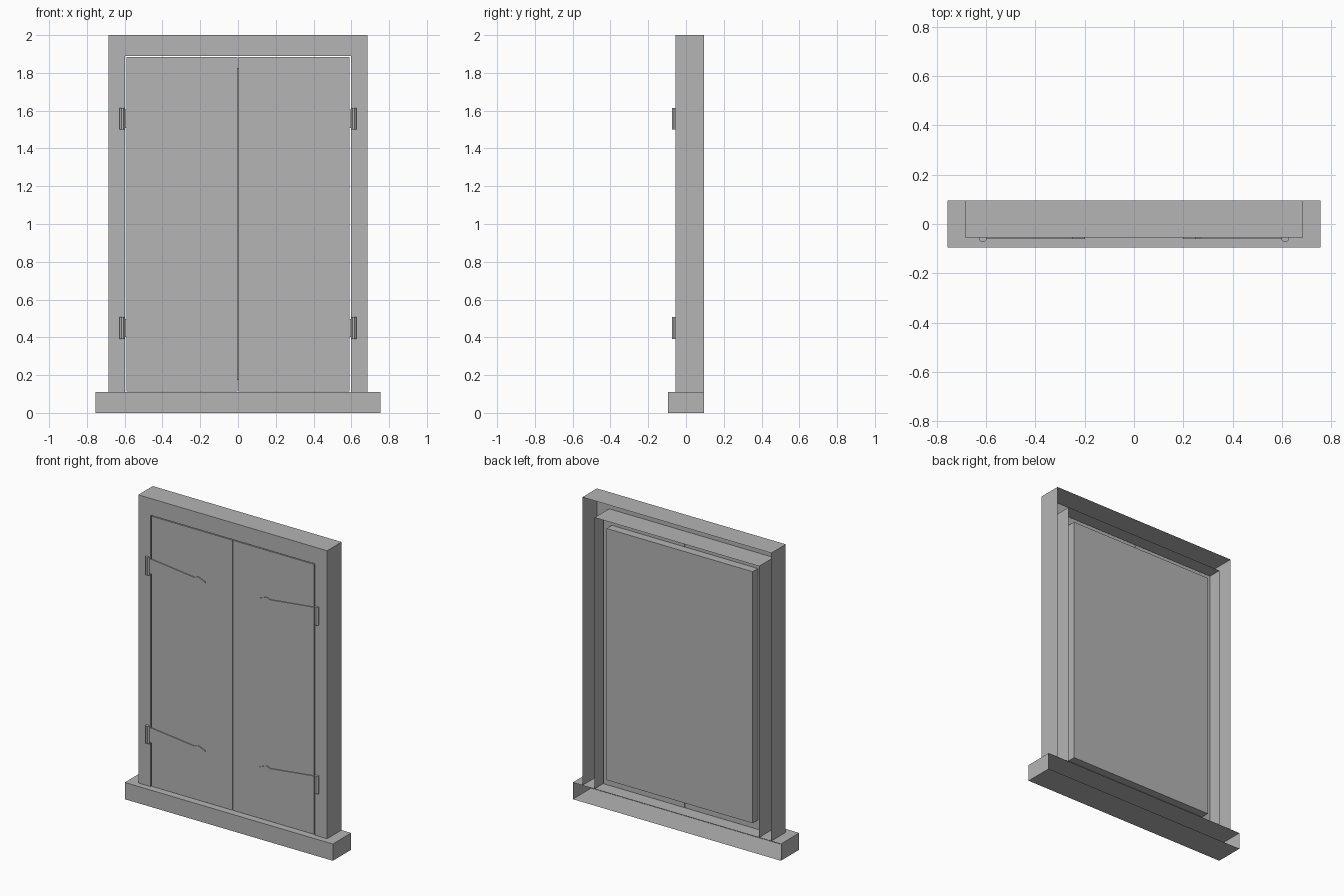
import bpy, bmesh

if "Cube" in bpy.data.objects:
    bpy.data.objects.remove(bpy.data.objects["Cube"])

mat = bpy.data.materials.new("plain grey")
mat.diffuse_color = (0.46, 0.46, 0.46, 1)
mat.use_nodes = True
mat.node_tree.nodes["Principled BSDF"].inputs["Base Color"].default_value = mat.diffuse_color


def finish(name, bm):
    bmesh.ops.recalc_face_normals(bm, faces=bm.faces)
    me = bpy.data.meshes.new(name)
    bm.to_mesh(me)
    bm.free()
    me.materials.append(mat)
    ob = bpy.data.objects.new(name, me)
    bpy.context.collection.objects.link(ob)
    return ob


def box(name, lo, hi, open_back=False):
    bm = bmesh.new()
    bmesh.ops.create_cube(bm, size=1)
    for v in bm.verts:
        v.co = [(a + b) / 2 + c * (b - a) for a, b, c in zip(lo, hi, v.co)]
    if open_back:
        back = [f for f in bm.faces if f.calc_center_median().y > hi[1] - 1e-4]
        bmesh.ops.delete(bm, geom=back, context='FACES_ONLY')
    return finish(name, bm)


def prism(name, points, offset):
    """Extrude a closed 3D outline along an offset."""
    bm = bmesh.new()
    face = bm.faces.new([bm.verts.new(p) for p in points])
    ext = bmesh.ops.extrude_face_region(bm, geom=[face], use_keep_orig=True)
    verts = [g for g in ext["geom"] if isinstance(g, bmesh.types.BMVert)]
    bmesh.ops.translate(bm, verts=verts, vec=offset)
    return finish(name, bm)


FRONT, BACK = -0.055, 0.095
SILL_TOP, OPEN_TOP, OPEN_X = 0.11, 1.89, 0.597

# Sill, a shell open at the back
box("sill", (-0.755, -0.095, 0), (0.755, BACK, SILL_TOP), open_back=True)

# Frame: hollow U-shaped shell with outer walls, front face and reveal
bm = bmesh.new()
rows = []
for half, top, y in ((0.685, 2.0, BACK), (0.685, 2.0, FRONT),
                     (OPEN_X, OPEN_TOP, FRONT), (OPEN_X, OPEN_TOP, BACK)):
    path = ((-half, SILL_TOP), (-half, top), (half, top), (half, SILL_TOP))
    rows.append([bm.verts.new((x, y, z)) for x, z in path])
for a, b in zip(rows, rows[1:]):
    for i in range(3):
        bm.faces.new((a[i], a[i + 1], b[i + 1], b[i]))
finish("frame", bm)

# Raised backing panel behind the shutters
box("back_panel", (-0.53, 0.012, 0.175), (0.53, 0.066, 1.825))

for side, s in (("left", -1), ("right", 1)):
    # Shutter leaf with a narrow gap all round
    xs = sorted((s * 0.002, s * 0.591))
    box(side + "_shutter", (xs[0], FRONT, SILL_TOP + 0.004),
        (xs[1], 0.012, OPEN_TOP - 0.005))
    for level, z in (("lower", 0.45), ("upper", 1.557)):
        # Faceted hinge knuckle
        knuckle = ((0.598, FRONT), (0.598, -0.064), (0.607, -0.073),
                   (0.618, -0.073), (0.628, -0.064), (0.628, FRONT))
        prism(f"{side}_{level}_hinge_knuckle",
              [(s * x, y, z - 0.058) for x, y in knuckle], (0, 0, 0.116))
        # Tapered strap ending in a pointed tip
        half = ((0.598, 0.048), (0.58, 0.048), (0.275, 0.013),
                (0.25, 0.024), (0.198, 0.004))
        outline = list(half) + [(x, -h) for x, h in reversed(half)]
        prism(f"{side}_{level}_hinge_strap",
              [(s * x, FRONT, z + h) for x, h in outline], (0, -0.006, 0))
